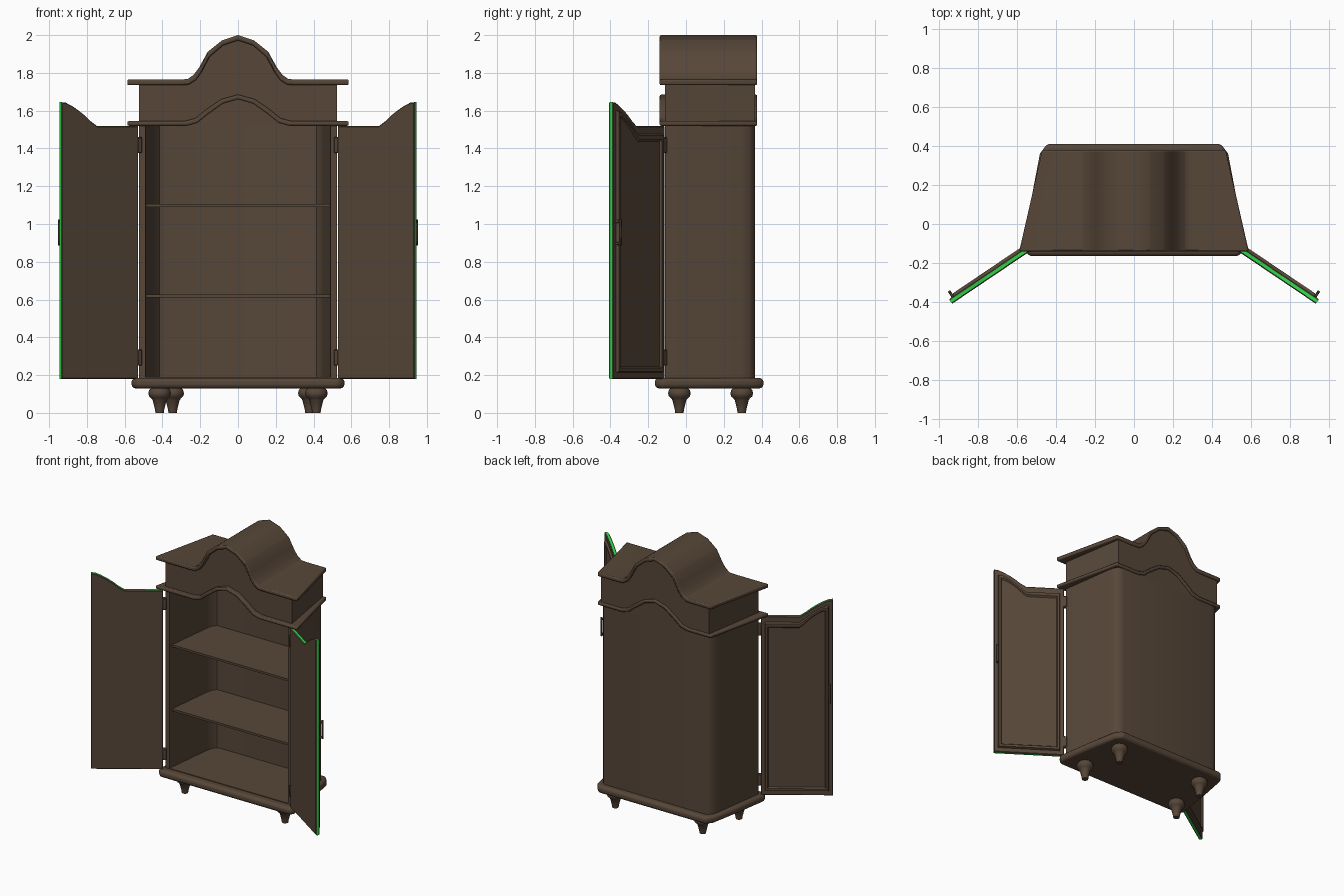
import bpy, bmesh, math
from mathutils import Vector

if "Cube" in bpy.data.objects:
    bpy.data.objects.remove(bpy.data.objects["Cube"])


def material(name, rgb):
    m = bpy.data.materials.new(name)
    m.diffuse_color = (*rgb, 1)
    m.use_nodes = True
    m.node_tree.nodes["Principled BSDF"].inputs["Base Color"].default_value = m.diffuse_color
    return m


WOOD = material("dark brown wood", (0.095, 0.062, 0.04))
GREEN = material("bright green edge", (0.03, 0.65, 0.065))


def finish(name, bm, bevel=0, segments=2, mats=(WOOD,), angle=35):
    bmesh.ops.recalc_face_normals(bm, faces=bm.faces[:])
    me = bpy.data.meshes.new(name)
    bm.to_mesh(me)
    bm.free()
    for m in mats:
        me.materials.append(m)
    ob = bpy.data.objects.new(name, me)
    bpy.context.collection.objects.link(ob)
    if bevel:
        mod = ob.modifiers.new("bevel", 'BEVEL')
        mod.width, mod.segments = bevel, segments
        mod.limit_method, mod.angle_limit = 'ANGLE', math.radians(40)
    bpy.ops.object.select_all(action='DESELECT')
    ob.select_set(True)
    bpy.context.view_layer.objects.active = ob
    bpy.ops.object.shade_smooth_by_angle(angle=math.radians(angle))
    return ob


def prism(name, half, z0, z1, bevel=0, segments=2):
    """Extrude a plan, given by its right half from front to back."""
    pts = half + [(-x, y) for x, y in reversed(half)]
    bm = bmesh.new()
    f = bm.faces.new([bm.verts.new((x, y, z0)) for x, y in pts])
    r = bmesh.ops.extrude_face_region(bm, geom=[f])
    for v in r["geom"]:
        if isinstance(v, bmesh.types.BMVert):
            v.co.z = z1
    # Keep the lower cap so the solid is closed
    if not f.is_valid:
        bmesh.ops.holes_fill(bm, edges=[e for e in bm.edges if e.is_boundary])
    return finish(name, bm, bevel, segments)


def height(profile, x):
    for (xa, za), (xb, zb) in zip(profile, profile[1:]):
        if xa <= x <= xb:
            return za + (zb - za) * (x - xa) / (xb - xa)
    return profile[-1][1]


def band(name, low, high, xf, xb, y0, y1, bevel=0):
    """Arched band between two height profiles, tapering to the back."""
    xs = sorted({p[0] for p in low + high})
    xs = [-x for x in reversed(xs[1:])] + xs
    loops = []
    bm = bmesh.new()
    for y, end in ((y0, xf), (y1, xb)):
        row = [-end] + xs + [end]
        loops.append([[bm.verts.new((x, y, height(p, abs(x)))) for x in row]
                      for p in (low, high)])
    (fl, fh), (bl, bh) = loops
    for i in range(len(fl) - 1):
        j = i + 1
        for q in ((fl[i], fl[j], fh[j], fh[i]), (bl[i], bh[i], bh[j], bl[j]),
                  (fh[i], fh[j], bh[j], bh[i]), (fl[i], bl[i], bl[j], fl[j])):
            bm.faces.new(q)
    for i in (0, -1):
        bm.faces.new((fl[i], fh[i], bh[i], bl[i]))
    return finish(name, bm, bevel, 2, angle=42)


# Base plinth with rounded rim
prism("base", [(0.535, -0.165), (0.566, -0.13), (0.526, 0.128), (0.482, 0.36), (0.445, 0.41)],
      0.13, 0.185, 0.02, 3)

# Carcass: floor, and U-shaped walls open at the front with softened back corners
outer = [(0.525, -0.11), (0.468, 0.29), (0.455, 0.335), (0.432, 0.358), (0.40, 0.365)]
inner = [(0.49, -0.11), (0.447, 0.27), (0.437, 0.315), (0.415, 0.343), (0.39, 0.35)]
prism("cabinet_floor", outer, 0.18, 0.19)
bm = bmesh.new()
plan = [(-x, y) for x, y in outer] + outer[::-1]
plan_in = [(-x, y) for x, y in inner] + inner[::-1]
o0, o1, i0, i1 = [[bm.verts.new((x, y, z)) for x, y in p]
                  for p in (plan, plan_in) for z in (0.185, 1.53)]
for k in range(len(plan) - 1):
    for a, b in ((o0, o1), (o1, i1), (i1, i0), (i0, o0)):
        bm.faces.new((a[k], a[k + 1], b[k + 1], b[k]))
for k in (0, -1):
    bm.faces.new((o0[k], o1[k], i1[k], i0[k]))
finish("cabinet_walls", bm)

# Arched mouldings, frieze and roof
ROOF_TOP = [(0, 2.0), (.085, 1.972), (.16, 1.912), (.205, 1.83), (.235, 1.79), (.265, 1.768), (.3, 1.765)]
ROOF_LOW = [(0, 1.972), (.08, 1.945), (.15, 1.885), (.195, 1.80), (.225, 1.76), (.26, 1.738), (.3, 1.735)]
TRIM_TOP = [(0, 1.685), (.09, 1.66), (.17, 1.605), (.225, 1.56), (.28, 1.545)]
TRIM_LOW = [(0, 1.66), (.08, 1.637), (.16, 1.58), (.215, 1.535), (.27, 1.52)]
band("roof", ROOF_LOW, ROOF_TOP, 0.588, 0.47, -0.14, 0.377, 0.008)
band("arched_moulding", TRIM_LOW, TRIM_TOP, 0.588, 0.47, -0.14, 0.377, 0.008)
band("frieze", TRIM_TOP, ROOF_LOW, 0.525, 0.448, -0.11, 0.365)
band("back_arch_infill", [(0, 1.52), (.27, 1.515)], TRIM_LOW, 0.4, 0.4, 0.35, 0.365)

# Shelves
for i, z in enumerate((0.61, 1.09)):
    prism(f"shelf_{i + 1}", [(0.488, -0.085), (0.447, 0.27), (0.437, 0.315), (0.415, 0.345)],
          z, z + 0.016)

# Turned legs
LEG = [(0, 0), (.022, 0), (.025, .02), (.037, .068), (.045, .078), (.056, .088),
       (.06, .103), (.056, .12), (.046, .132), (0, .132)]
for name, lx, ly in (("front_right_leg", .415, -.035), ("front_left_leg", -.415, -.035),
                     ("back_right_leg", .378, .295), ("back_left_leg", -.346, .295)):
    bm = bmesh.new()
    vs = [bm.verts.new((r, 0, z)) for r, z in LEG]
    es = [bm.edges.new(p) for p in zip(vs, vs[1:])]
    bmesh.ops.spin(bm, geom=vs + es, axis=(0, 0, 1), cent=(0, 0, 0),
                   angle=math.tau, steps=16)
    bmesh.ops.remove_doubles(bm, verts=bm.verts[:], dist=1e-4)
    bmesh.ops.translate(bm, verts=bm.verts[:], vec=(lx, ly, 0))
    finish(name, bm)

# Open doors: local axes are along the door, outward, and up
D, N = Vector((.829, -.559, 0)), Vector((.559, .829, 0))
ORIGIN = Vector((.526, -.135, 0))
WIDTH, BOTTOM = .49, .18
DOOR_TOP = [(.49, 1.645), (.462, 1.642), (.427, 1.627), (.382, 1.602),
            (.342, 1.575), (.305, 1.545), (.265, 1.52), (0, 1.52)]
# Cross-section from inner to outer face: inset, depth
DOOR_RINGS = [(.004, 0), (0, .005), (0, .023), (.004, .028), (.028, .028),
              (.033, .042), (.047, .042), (.054, .031)]


def place(s, u, w, z):
    p = ORIGIN + D * u + N * w
    return Vector((s * p.x, p.y, z))


def door_outline(k):
    """Door contour shrunk by k, a little more at top and bottom."""
    pts = [(0, BOTTOM + 1.2 * k), (WIDTH, BOTTOM + 1.2 * k)]
    pts += [(u, z - 1.55 * k) for u, z in DOOR_TOP]
    return [(k + u * (WIDTH - 2 * k) / WIDTH, z) for u, z in pts]


def add_box(bm, s, u0, u1, w0, w1, z0, z1):
    v = [bm.verts.new(place(s, u, w, z)) for z in (z0, z1)
         for u, w in ((u0, w0), (u1, w0), (u1, w1), (u0, w1))]
    for q in ((0, 1, 2, 3), (4, 5, 6, 7), (0, 1, 5, 4), (1, 2, 6, 5), (2, 3, 7, 6), (3, 0, 4, 7)):
        bm.faces.new([v[i] for i in q])


for side, s in (("right", 1), ("left", -1)):
    # Door with green edge strip and a raised frame on the outer face
    bm = bmesh.new()
    rings = [[bm.verts.new(place(s, u, w, z)) for u, z in door_outline(k)]
             for k, w in DOOR_RINGS]
    bm.faces.new(rings[0])
    bm.faces.new(rings[-1])
    for n, (a, b) in enumerate(zip(rings, rings[1:])):
        for i in range(len(a)):
            j = (i + 1) % len(a)
            bm.faces.new((a[i], a[j], b[j], b[i])).material_index = int(n == 1)
    finish(f"{side}_door", bm, mats=(WOOD, GREEN), angle=20)

    # Pull handle
    bm = bmesh.new()
    add_box(bm, s, .458, .474, .052, .064, .885, 1.025)
    for z in (.89, 1.005):
        add_box(bm, s, .459, .473, .026, .054, z, z + .015)
    finish(f"{side}_door_handle", bm, 0.003, 1)

    # Hinges joining door and cabinet
    for tag, z in (("lower", .25), ("upper", 1.375)):
        bm = bmesh.new()
        add_box(bm, s, -.022, .006, -.002, .028, z, z + .085)
        finish(f"{side}_{tag}_hinge", bm, 0.004, 1)
